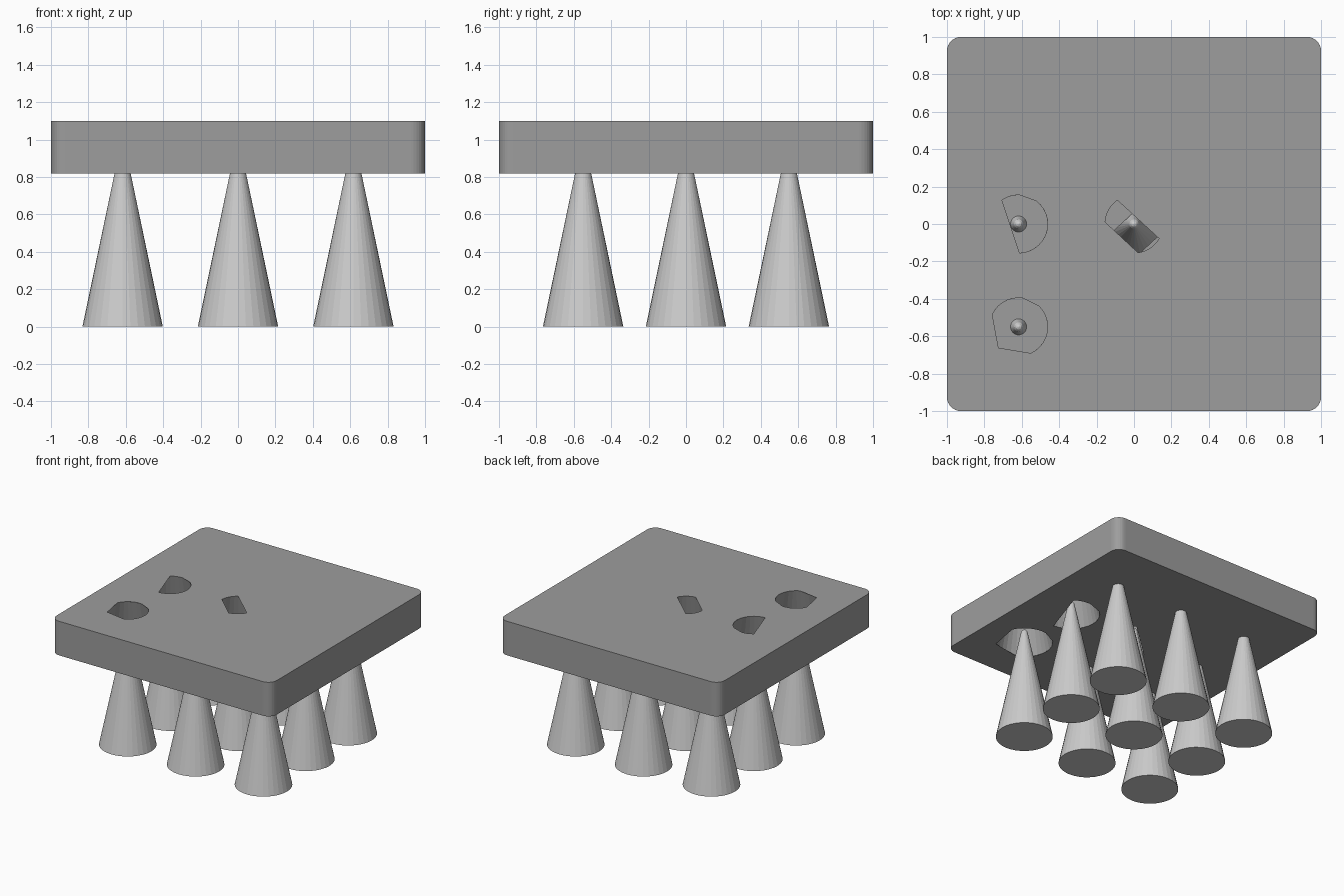
import bpy, bmesh
from math import cos, sin, radians, pi

if "Cube" in bpy.data.objects:
    bpy.data.objects.remove(bpy.data.objects["Cube"])

Z0, Z1 = 0.82, 1.10          # plate underside and top
R0, R1 = 0.215, 0.155        # socket radius at underside and top
XS, YS = (-0.617, 0, 0.617), (-0.55, 0, 0.55)
SIDES = 32


def grey(name, v):
    mat = bpy.data.materials.new(name)
    mat.diffuse_color = (v, v, v, 1)
    mat.use_nodes = True
    mat.node_tree.nodes["Principled BSDF"].inputs["Base Color"].default_value = mat.diffuse_color
    return mat


DARK, LIGHT = grey("dark_grey", 0.34), grey("light_grey", 0.6)


def make_object(name, bm, mat):
    mesh = bpy.data.meshes.new(name)
    bm.to_mesh(mesh)
    bm.free()
    mesh.materials.append(mat)
    obj = bpy.data.objects.new(name, mesh)
    bpy.context.collection.objects.link(obj)
    return obj


def arc(a, b, n):
    return [radians(a + (b - a) * i / n) for i in range(n + 1)]


def outline(half=1.0, r=0.075, n=8):
    pts = []
    for k, (sx, sy) in enumerate(((1, 1), (-1, 1), (-1, -1), (1, -1))):
        for t in arc(90 * k, 90 * k + 90, n):
            pts.append((sx * (half - r) + r * cos(t), sy * (half - r) + r * sin(t)))
    return pts


def loop(bm, pts, z):
    vs = [bm.verts.new((x, y, z)) for x, y in pts]
    edges = [bm.edges.new((vs[i - 1], vs[i])) for i in range(len(vs))]
    return vs, edges


def ring(bm, x, y, r, z):
    ts = [-2 * pi * i / SIDES for i in range(SIDES)]
    return [bm.verts.new((x + r * cos(t), y + r * sin(t), z)) for t in ts]


def wall(bm, low, high):
    for i in range(len(low)):
        bm.faces.new((low[i - 1], low[i], high[i], high[i - 1]))


# Partly open sockets: centre and rim angles; straight cuts join the arcs
OPENINGS = [
    (XS[0], YS[0], arc(-65, 45, 10) + arc(82, 155, 7) + [radians(226)]),
    (XS[0], 0, arc(-88, 52, 13) + arc(88, 125, 4)),
    (0, 0, arc(125, 176, 5) + arc(278, 330, 5)),
]


def sheet(bm, z, r, mirror):
    vs, edges = loop(bm, outline(), z)
    for cx, cy, angles in OPENINGS:
        pts = [(mirror * (cx + r * cos(t)), cy + r * sin(t)) for t in angles]
        edges += loop(bm, pts, z)[1]
    bmesh.ops.triangle_fill(bm, use_beauty=True, use_dissolve=False, edges=edges,
                            normal=(0, 0, mirror))
    for f in bm.faces:
        f.normal_update()
        if abs(f.calc_center_median().z - z) < 1e-4 and f.normal.z * mirror < 0:
            f.normal_flip()
    return vs


# Plate: the openings on the underside mirror those on top
bm = bmesh.new()
top = sheet(bm, Z1, R1, 1)
bottom = sheet(bm, Z0, R0, -1)
wall(bm, bottom, top)
make_object("plate", bm, DARK)

# Tapered socket walls inside the plate
bm = bmesh.new()
for x in XS:
    for y in YS:
        wall(bm, ring(bm, x, y, R0, Z0), ring(bm, x, y, R1, Z1))
make_object("socket_walls", bm, DARK)

# Nine tapered legs with small rounded tips
for x in XS:
    for y in YS:
        bm = bmesh.new()
        rings = [ring(bm, x, y, r, z) for r, z in
                 ((0.215, 0), (0.024, 0.91), (0.014, 0.924), (0.003, 0.929))]
        for low, high in zip(rings, rings[1:]):
            wall(bm, low, high)
        bm.faces.new(rings[0])
        bm.faces.new(rings[-1])
        bmesh.ops.recalc_face_normals(bm, faces=bm.faces)
        make_object("cone_leg", bm, LIGHT)
